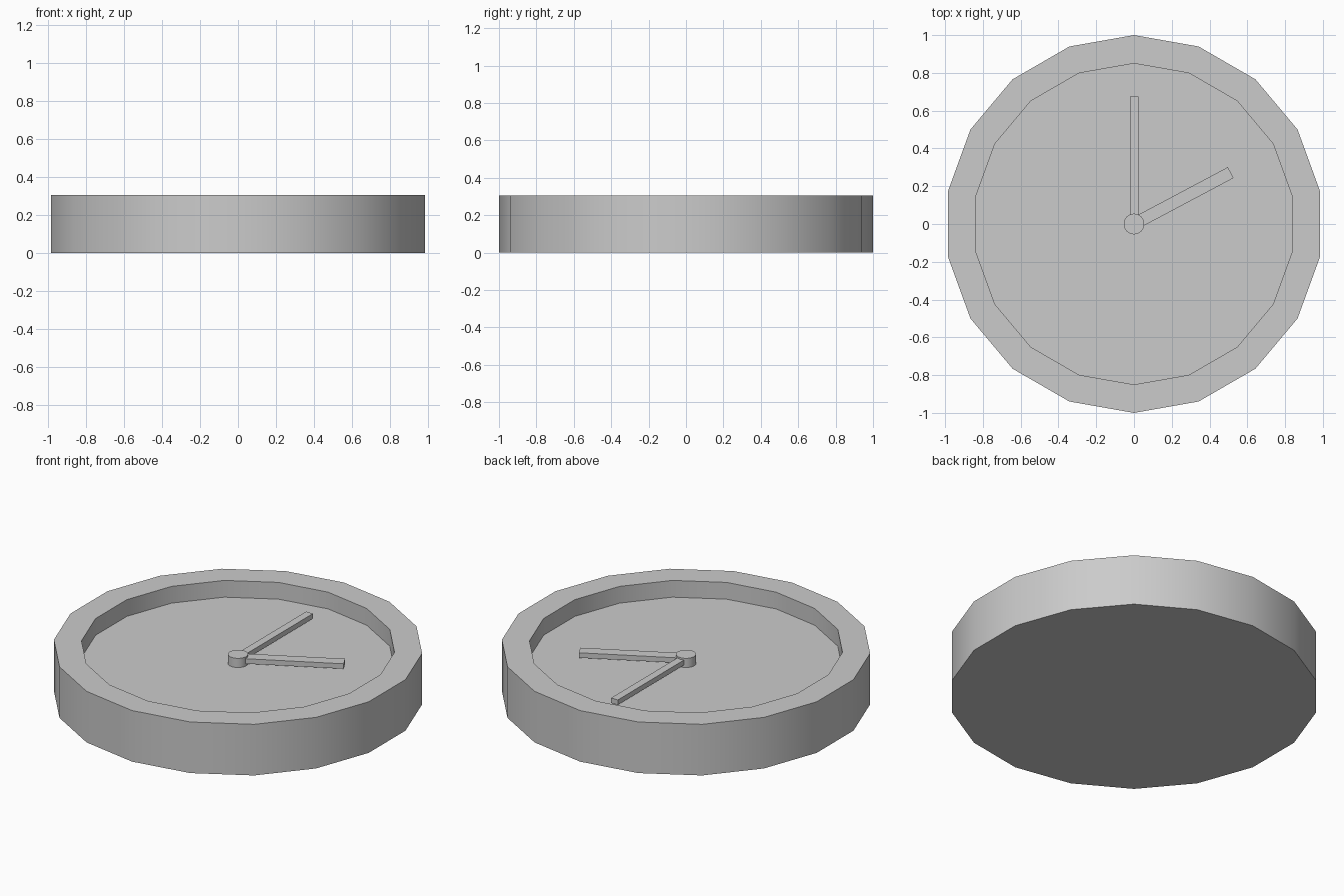
import bpy, bmesh, math
from mathutils import Matrix

if "Cube" in bpy.data.objects:
    bpy.data.objects.remove(bpy.data.objects["Cube"])

SIDES = 18
FLOOR, TOP = 0.205, 0.305

grey = bpy.data.materials.new("plain_grey")
grey.use_nodes = True
colour = (0.6, 0.6, 0.6, 1)
grey.diffuse_color = colour
grey.node_tree.nodes["Principled BSDF"].inputs["Base Color"].default_value = colour


def finish(name, bm):
    bmesh.ops.recalc_face_normals(bm, faces=bm.faces)
    mesh = bpy.data.meshes.new(name)
    bm.to_mesh(mesh)
    bm.free()
    mesh.materials.append(grey)
    obj = bpy.data.objects.new(name, mesh)
    bpy.context.collection.objects.link(obj)
    bpy.ops.object.select_all(action="DESELECT")
    obj.select_set(True)
    bpy.context.view_layer.objects.active = obj
    bpy.ops.object.shade_smooth_by_angle(angle=math.radians(30))
    return obj


def lathe(name, profile, sides):
    """Rings joined from a (radius, height) profile, capped at both ends."""
    bm = bmesh.new()
    rings = []
    for radius, z in profile:
        angles = [math.pi / 2 + math.tau * i / sides for i in range(sides)]
        rings.append([bm.verts.new((radius * math.cos(a), radius * math.sin(a), z))
                      for a in angles])
    for low, high in zip(rings, rings[1:]):
        for i in range(sides):
            j = (i + 1) % sides
            bm.faces.new((low[i], low[j], high[j], high[i]))
    bm.faces.new(rings[0])
    bm.faces.new(rings[-1])
    return finish(name, bm)


def hand(name, length, width, angle, bottom, top):
    """Flat bar running from the centre outwards."""
    bm = bmesh.new()
    bmesh.ops.create_cube(bm, size=1)
    bm.transform(Matrix.Rotation(math.radians(angle), 4, "Z")
                 @ Matrix.Translation((length / 2, 0, (bottom + top) / 2))
                 @ Matrix.Diagonal((length, width, top - bottom, 1)))
    return finish(name, bm)


# Case with raised rim and sunken dial
lathe("clock_case", [(1, 0), (1, TOP), (0.85, TOP), (0.85, FLOOR)], SIDES)

# Centre pin and the two hands
lathe("centre_pin", [(0.055, FLOOR), (0.055, 0.26)], SIDES)
hand("minute_hand", 0.675, 0.045, 90, 0.22, 0.25)
hand("hour_hand", 0.58, 0.065, 28, 0.22, 0.25)
